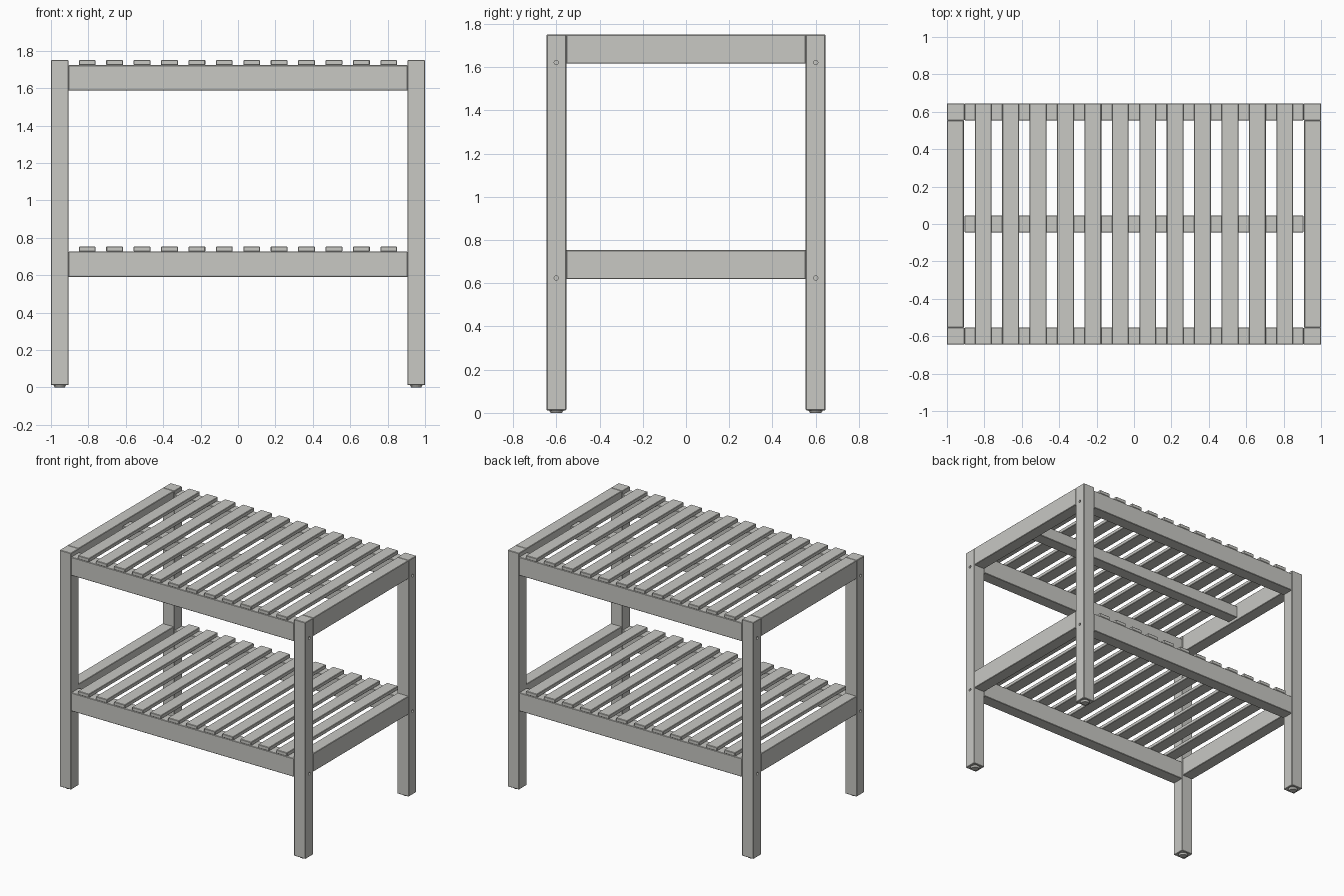
import bpy, bmesh, math
from mathutils import Matrix

if "Cube" in bpy.data.objects:
    bpy.data.objects.remove(bpy.data.objects["Cube"])

wood = bpy.data.materials.new("pale grey")
wood.diffuse_color = (0.58, 0.58, 0.55, 1)
wood.use_nodes = True
wood.node_tree.nodes["Principled BSDF"].inputs["Base Color"].default_value = wood.diffuse_color


def finish(bm, name):
    mesh = bpy.data.meshes.new(name)
    bm.to_mesh(mesh)
    bm.free()
    mesh.materials.append(wood)
    obj = bpy.data.objects.new(name, mesh)
    bpy.context.collection.objects.link(obj)
    return obj


def board(name, x0, x1, y0, y1, z0, z1, bevel=0.003):
    """Box between the given limits, with lightly eased edges."""
    bm = bmesh.new()
    m = (Matrix.Translation(((x0 + x1) / 2, (y0 + y1) / 2, (z0 + z1) / 2))
         @ Matrix.Diagonal((x1 - x0, y1 - y0, z1 - z0, 1)))
    bmesh.ops.create_cube(bm, size=1, matrix=m)
    bmesh.ops.bevel(bm, geom=bm.edges[:], offset=bevel, segments=1, affect='EDGES')
    return finish(bm, name)


def cylinder(name, r1, r2, depth, matrix, sides=20):
    bm = bmesh.new()
    bmesh.ops.create_cone(bm, cap_ends=True, segments=sides, radius1=r1,
                          radius2=r2, depth=depth, matrix=matrix)
    return finish(bm, name)


X, Y = 1.0, 0.645            # outer half sizes
XI, YI = 0.907, 0.554        # inner faces of the legs
TOPS = {"top": 1.75, "shelf": 0.753}

# legs with screw holes in the outer side faces, and round feet
for sx, side in ((-1, "left"), (1, "right")):
    for sy, end in ((-1, "front"), (1, "back")):
        xs, ys = sorted((sx * X, sx * XI)), sorted((sy * Y, sy * YI))
        leg = board(f"{end}_{side}_leg", *xs, *ys, 0.012, 1.75)
        for level, z in TOPS.items():
            m = Matrix.Translation((sx * X, sy * 0.6, z - 0.129)) @ Matrix.Rotation(math.pi / 2, 4, 'Y')
            cutter = cylinder(f"{end}_{side}_{level}_hole_cutter", 0.01, 0.01, 0.04, m, 12)
            cutter.hide_render = True
            cutter.hide_set(True)
            mod = leg.modifiers.new("screw_hole", 'BOOLEAN')
            mod.operation = 'DIFFERENCE'
            mod.solver = 'EXACT'
            mod.object = cutter
        cylinder(f"{end}_{side}_foot", 0.026, 0.035, 0.014,
                 Matrix.Translation((sx * 0.953, sy * 0.6, 0.007)))

for level, top in TOPS.items():
    # side rails, flush with the slat tops
    for sx, side in ((-1, "left"), (1, "right")):
        xs = sorted((sx * X, sx * (XI + 0.003)))
        board(f"{level}_{side}_rail", *xs, -YI, YI, top - 0.134, top)
    # long rails under the slats
    for sy, end in ((-1, "front"), (1, "back")):
        ys = sorted((sy * Y, sy * YI))
        board(f"{level}_{end}_rail", -XI, XI, *ys, top - 0.162, top - 0.027)
    # twelve slats running front to back
    for i in range(12):
        x = -0.806 + i * 1.612 / 11
        board(f"{level}_slat_{i + 1}", x - 0.045, x + 0.045, -Y, Y, top - 0.027, top)

# centre support under the top slats only
board("top_centre_support", -XI, XI, -0.045, 0.045, 1.633, 1.723)
